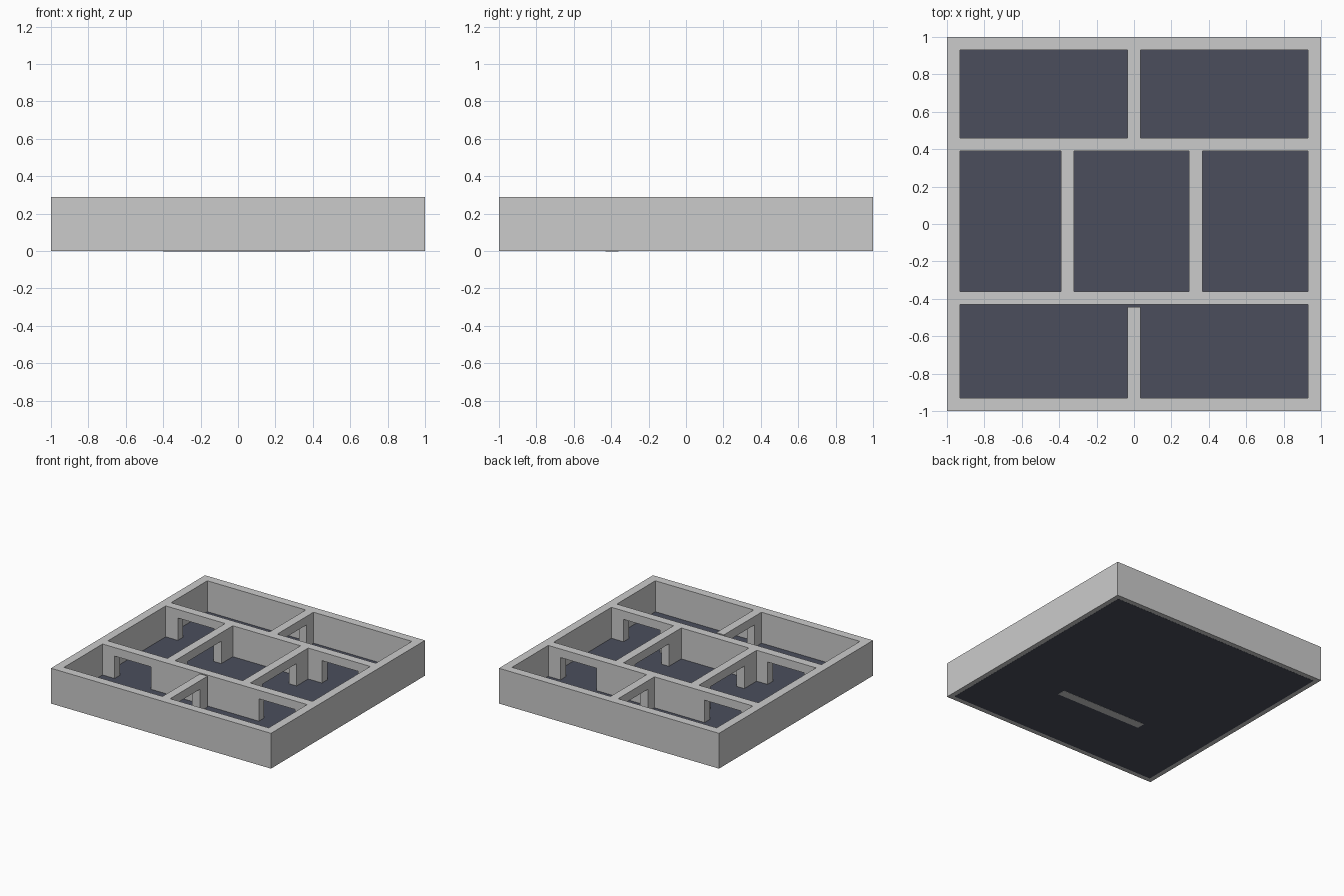
import bpy, bmesh

if "Cube" in bpy.data.objects:
    bpy.data.objects.remove(bpy.data.objects["Cube"])

H = 0.29        # wall height
LINTEL = 0.22   # underside of the doorway heads
FLOOR = 0.036   # top of the floor slab
T = 0.07        # wall thickness
IN = 0.93       # inner face of the outer walls
BASE = 0.002    # walls start just above the slab's underside


def material(name, rgb):
    m = bpy.data.materials.new(name)
    m.diffuse_color = (*rgb, 1)
    m.use_nodes = True
    m.node_tree.nodes["Principled BSDF"].inputs["Base Color"].default_value = m.diffuse_color
    return m


GREY = material("wall_grey", (0.6, 0.6, 0.6))
SLATE = material("floor_slate", (0.069, 0.076, 0.107))


def finish(bm, name, mat):
    bmesh.ops.recalc_face_normals(bm, faces=bm.faces)
    me = bpy.data.meshes.new(name)
    bm.to_mesh(me)
    bm.free()
    me.materials.append(mat)
    ob = bpy.data.objects.new(name, me)
    bpy.context.collection.objects.link(ob)


def box(name, mat, lo, hi):
    bm = bmesh.new()
    bmesh.ops.create_cube(bm, size=1)
    for v in bm.verts:
        v.co = [(a + b) / 2 + c * (b - a) for a, b, c in zip(lo, hi, v.co)]
    finish(bm, name, mat)


def wall(name, axis, pos, start, end, doors):
    """Elevation profile with doorway notches, extruded to the wall thickness."""
    prof = [(start, BASE)]
    for a, b in doors:
        prof += [(a, BASE), (a, LINTEL), (b, LINTEL), (b, BASE)]
    prof += [(end, BASE), (end, H), (start, H)]
    bm = bmesh.new()
    near = pos - T / 2
    pts = [(s, near, z) if axis == 'x' else (near, s, z) for s, z in prof]
    f = bm.faces.new([bm.verts.new(p) for p in pts])
    new = bmesh.ops.extrude_face_region(bm, geom=[f])['geom']
    bmesh.ops.translate(bm, vec=(0, T, 0) if axis == 'x' else (T, 0, 0),
                        verts=[g for g in new if isinstance(g, bmesh.types.BMVert)])
    finish(bm, name, GREY)


# outer walls: one mitred square ring
bm = bmesh.new()
corners = [(-1, -1), (1, -1), (1, 1), (-1, 1)]
loops = [[bm.verts.new((x * r, y * r, z)) for x, y in corners]
         for r, z in ((1, 0), (1, H), (IN, H), (IN, 0))]
for k in range(4):
    a, b = loops[k], loops[(k + 1) % 4]
    for i in range(4):
        j = (i + 1) % 4
        bm.faces.new((a[i], a[j], b[j], b[i]))
finish(bm, "outer_walls", GREY)

# floor slab, tucked slightly under the outer walls
box("floor", SLATE, (-0.96, -0.96, -0.0008), (0.96, 0.96, FLOOR))

# cross walls, each with a doorway on either side
side_doors = [(-0.82, -0.49), (0.49, 0.82)]
wall("back_cross_wall", 'x', 0.425, -IN, IN, side_doors)
wall("front_cross_wall", 'x', -0.395, -IN, IN, side_doors)

# walls dividing the middle row
for name, x in (("left", -0.355), ("right", 0.33)):
    wall(name + "_middle_divider", 'y', x, -0.36, 0.39, [(-0.20, 0.24)])

# walls dividing the back and front rows
wall("back_divider", 'y', 0, 0.46, IN, [(0.544, 0.842)])
wall("front_divider", 'y', 0, -IN, -0.443, [(-0.842, -0.544)])

# strip of the front cross wall footing showing under the floor
box("wall_footing", GREY, (-0.4, -0.43, -0.002), (0.385, -0.36, 0.002))
